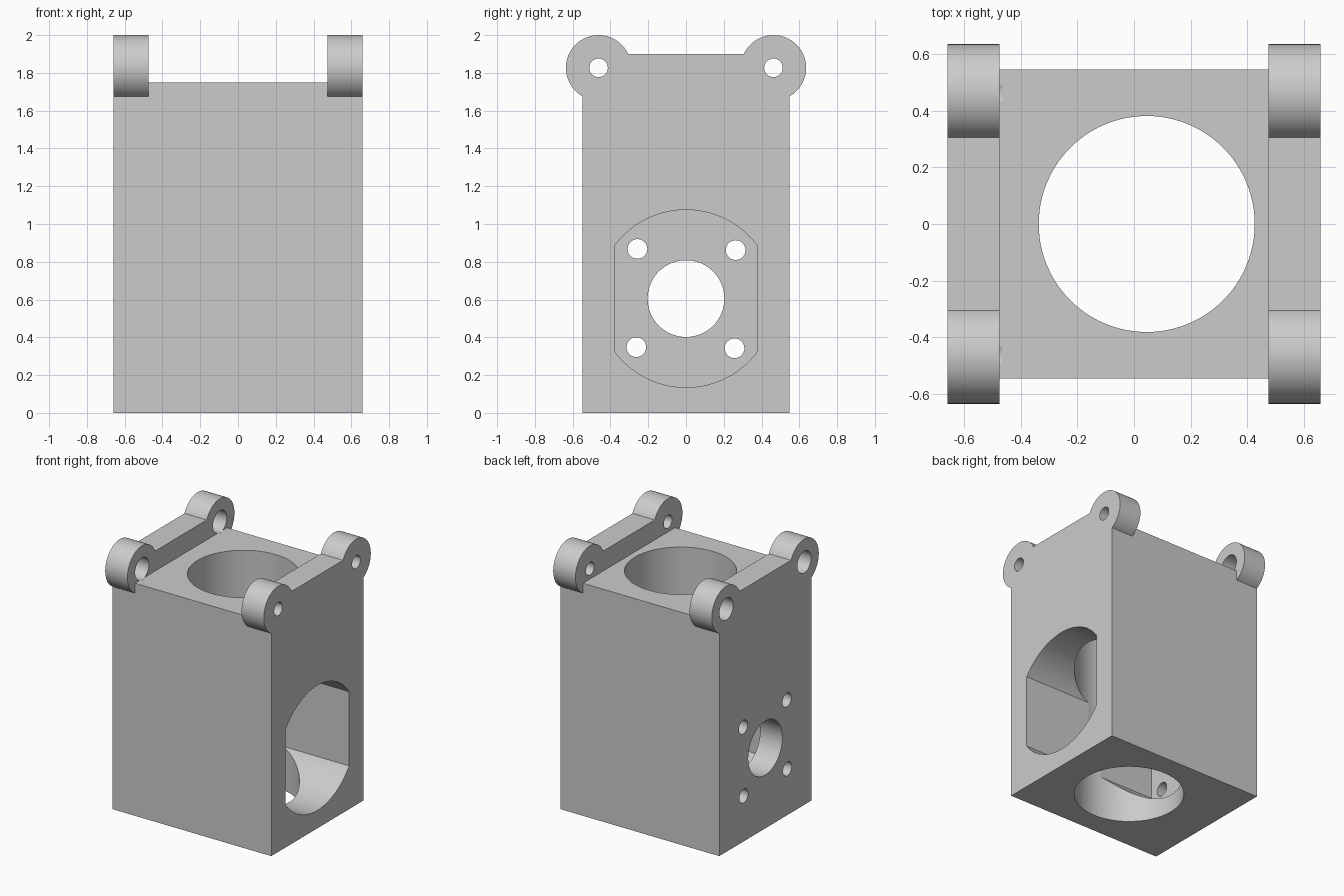
import bpy
import math
from mathutils import Vector

if "Cube" in bpy.data.objects:
    bpy.data.objects.remove(bpy.data.objects["Cube"], do_unlink=True)

SEGMENTS = 96
HALF_X, HALF_Y = 0.66, 0.547      # block half sizes
INNER_X = 0.475                   # inner face of side rails and far wall
DECK_Z, RAIL_Z = 1.75, 1.90
LUG_Y, LUG_Z, LUG_R = 0.463, 1.827, 0.173
PORT_Z, PORT_R, PORT_FLAT = 0.605, 0.47, 0.378

grey = bpy.data.materials.new("plain grey")
grey.use_nodes = True
grey.diffuse_color = (0.6, 0.6, 0.6, 1)
grey.node_tree.nodes["Principled BSDF"].inputs["Base Color"].default_value = (0.6, 0.6, 0.6, 1)


def prism(name, points, axis, start, end):
    """Extrude a closed 2D outline along x, y or z."""
    def place(p, t):
        return {"x": Vector((t, p[0], p[1])),
                "y": Vector((p[0], t, p[1])),
                "z": Vector((p[0], p[1], t))}[axis]

    n = len(points)
    verts = [place(p, t) for t in (start, end) for p in points]
    faces = [list(range(n))[::-1], list(range(n, 2 * n))]
    faces += [[i, (i + 1) % n, n + (i + 1) % n, n + i] for i in range(n)]
    if axis == "y":
        faces = [f[::-1] for f in faces]
    mesh = bpy.data.meshes.new(name)
    mesh.from_pydata(verts, [], faces)
    mesh.update()
    obj = bpy.data.objects.new(name, mesh)
    bpy.context.collection.objects.link(obj)
    mesh.materials.append(grey)
    return obj


def arc(cx, cy, r, a0=0.0, a1=2 * math.pi, steps=SEGMENTS, closed=False):
    count = steps + 1 if closed else steps
    return [(cx + r * math.cos(a0 + (a1 - a0) * i / steps),
             cy + r * math.sin(a0 + (a1 - a0) * i / steps)) for i in range(count)]


def combine(tool, operation):
    """Apply a boolean to the housing and discard the tool."""
    mod = housing.modifiers.new("cut", "BOOLEAN")
    mod.operation = operation
    mod.solver = "EXACT"
    mod.object = tool
    bpy.context.view_layer.objects.active = housing
    bpy.ops.object.modifier_apply(modifier=mod.name)
    bpy.data.objects.remove(tool, do_unlink=True)


# Block with a raised rail along each side
section = [(-HALF_X, 0), (HALF_X, 0), (HALF_X, RAIL_Z), (INNER_X, RAIL_Z),
           (INNER_X, DECK_Z), (-INNER_X, DECK_Z), (-INNER_X, RAIL_Z), (-HALF_X, RAIL_Z)]
housing = prism("housing", section, "y", -HALF_Y, HALF_Y)

# Round lugs on the rail ends
for side in (-1, 1):
    for end in (-1, 1):
        x0, x1 = sorted((side * INNER_X, side * HALF_X))
        combine(prism("lug", arc(end * LUG_Y, LUG_Z, LUG_R), "x", x0, x1), "UNION")

# Lug holes, wider on the right side
for end in (-1, 1):
    combine(prism("wide_hole", arc(end * LUG_Y, LUG_Z, 0.082), "x", -0.8, -0.465), "DIFFERENCE")
    combine(prism("narrow_hole", arc(end * LUG_Y, LUG_Z, 0.049), "x", 0.4, 0.8), "DIFFERENCE")

# Side pocket: a circle with two flats, stopping at the far wall
tip = math.acos(PORT_FLAT / PORT_R)
outline = (arc(0, PORT_Z, PORT_R, tip, math.pi - tip, 48, True)
           + arc(0, PORT_Z, PORT_R, math.pi + tip, 2 * math.pi - tip, 48, True))
combine(prism("pocket", outline, "x", -INNER_X, 0.8), "DIFFERENCE")

# Vertical bore through the whole block
combine(prism("bore", arc(0.045, 0, 0.382), "z", -0.2, 2.2), "DIFFERENCE")

# Shaft hole and four bolt holes in the far wall
combine(prism("shaft_hole", arc(0, PORT_Z, 0.203), "x", -0.8, -0.4), "DIFFERENCE")
u, v = 0.263, 0.257
for _ in range(4):
    combine(prism("bolt_hole", arc(u, PORT_Z + v, 0.052), "x", -0.8, -0.4), "DIFFERENCE")
    u, v = -v, u

# Smooth curved walls, crisp edges
bpy.ops.object.select_all(action="DESELECT")
housing.select_set(True)
bpy.context.view_layer.objects.active = housing
bpy.ops.object.shade_smooth_by_angle(angle=math.radians(5))
